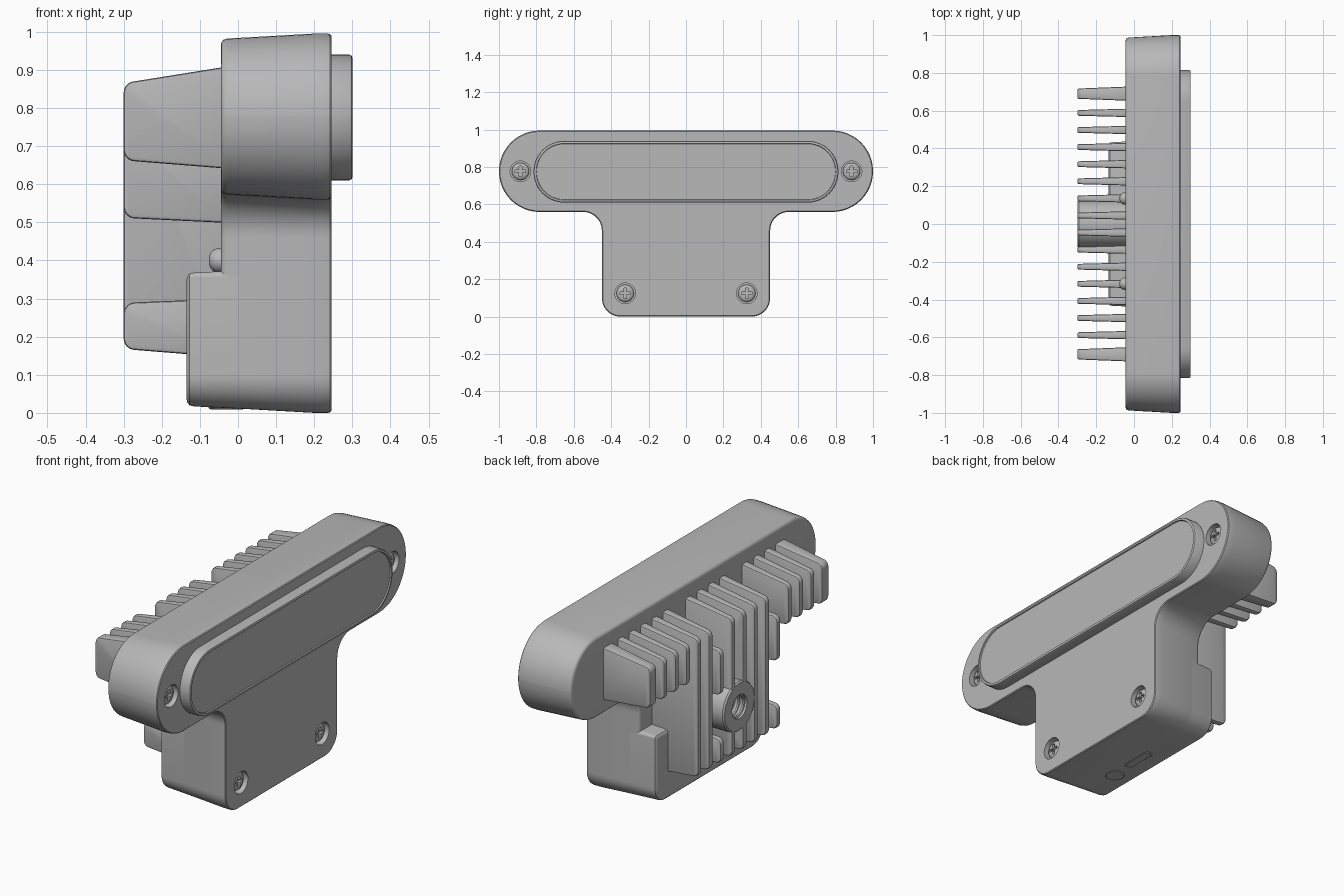
import bpy
import math
from mathutils import Matrix

cube = bpy.data.objects.get("Cube")
if cube:
    bpy.data.objects.remove(cube, do_unlink=True)

grey = bpy.data.materials.new("light_grey")
grey.use_nodes = True
grey.diffuse_color = (0.48, 0.48, 0.48, 1)
grey.node_tree.nodes["Principled BSDF"].inputs["Base Color"].default_value = (0.48, 0.48, 0.48, 1)

parts, cutters = [], []


def solid(name, rings, cutter=False, matrix=None):
    """Skin a stack of equal point rings and cap both ends."""
    import bmesh
    bm = bmesh.new()
    loops = [[bm.verts.new(p) for p in ring] for ring in rings]
    n = len(loops[0])
    for a, b in zip(loops, loops[1:]):
        for i in range(n):
            j = (i + 1) % n
            bm.faces.new((a[i], a[j], b[j], b[i]))
    bm.faces.new(loops[0])
    bm.faces.new(loops[-1])
    bmesh.ops.recalc_face_normals(bm, faces=bm.faces)
    mesh = bpy.data.meshes.new(name)
    bm.to_mesh(mesh)
    bm.free()
    if matrix:
        mesh.transform(matrix)
    mesh.materials.append(grey)
    ob = bpy.data.objects.new(name, mesh)
    bpy.context.collection.objects.link(ob)
    (cutters if cutter else parts).append(ob)
    ob.hide_render = cutter
    return ob


def rounded(corners, d=0, steps=12):
    """Right-angled outline with filleted corners, inset by d."""
    pts = []
    for i, (y, z, r) in enumerate(corners):
        p, n = corners[i - 1], corners[(i + 1) % len(corners)]
        la, lb = math.hypot(y - p[0], z - p[1]), math.hypot(n[0] - y, n[1] - z)
        ay, az = (y - p[0]) / la, (z - p[1]) / la
        by, bz = (n[0] - y) / lb, (n[1] - z) / lb
        r = max(r - d if ay * bz - az * by > 0 else r + d, 0.001)
        cy = y + d * (-az - bz) + r * (by - ay)
        cz = z + d * (ay + by) + r * (bz - az)
        for k in range(steps + 1):
            t = math.pi / 2 * k / steps
            pts.append((cy + r * (ay * math.sin(t) - by * math.cos(t)),
                        cz + r * (az * math.sin(t) - bz * math.cos(t))))
    return pts


def box_corners(y0, y1, z0, z1, r, top=None):
    top = r if top is None else top
    return [(y0, z0, r), (y1, z0, r), (y1, z1, top), (y0, z1, top)]


def loft(name, corners, sections, **kw):
    """Stack inset copies of an outline along x; sections are (x, inset)."""
    return solid(name, [[(x, y, z) for y, z in rounded(corners, d)] for x, d in sections], **kw)


def disc(name, y, z, r, sections, **kw):
    return loft(name, box_corners(y - r, y + r, z - r, z + r, r), sections, **kw)


def cut(ob, cutter):
    mod = ob.modifiers.new("cut", "BOOLEAN")
    mod.operation = "DIFFERENCE"
    mod.solver = "EXACT"
    mod.object = cutter


# T-shaped housing with slight draft towards the back
R = 0.217
housing = loft("housing",
               [(-.45, 0, .1), (.45, 0, .1), (.45, .56, .1), (1, .56, R),
                (1, .995, R), (-1, .995, R), (-1, .56, R), (-.45, .56, .1)],
               [(.245, .005), (.241, .001), (.235, 0), (.2, 0), (-.028, .013),
                (-.038, .016), (-.043, .022), (-.045, .03)])

# Thicker lower block on the back of the stem
lower_block = loft("lower_block", box_corners(-.45, .45, 0, .385, .1, .03),
                   [(.15, .004), (-.115, .017), (-.127, .02), (-.133, .027), (-.135, .036)])

# Raised front window with a thin rim
loft("window", box_corners(-.815, .815, .61, .94, .164),
     [(.2, 0), (.292, 0), (.298, .003), (.3, .008), (.3, .014), (.294, .016)])

# Countersunk cross-head screws on the front
for side in (-1, 1):
    for y, z in ((.885, .777), (.325, .125)):
        y *= side
        cut(housing, disc("screw_hole", y, z, .055, [(.205, 0), (.3, 0)], cutter=True))
        head = disc("front_screw", y, z, .046,
                    [(.19, 0), (.222, 0), (.229, .005), (.233, .016)])
        for w, h in ((.028, .007), (.007, .028)):
            cut(head, loft("cross_slot", box_corners(y - w, y + w, z - h, z + h, .001),
                           [(.216, 0), (.3, 0)], cutter=True))

# Underside recess with a round button and a slotted button
down = Matrix(((0, 1, 0, 0), (0, 0, 1, 0), (-1, 0, 0, 0), (0, 0, 0, 1)))
for body in (housing, lower_block):
    cut(body, loft("recess_cutter", box_corners(-.1, .06, -.32, .27, .02),
                   [(-.022, 0), (.1, 0)], cutter=True, matrix=down))
button = [(-.05, 0), (-.014, 0), (-.009, .006)]
disc("round_button", -.03, -.18, .048, button, matrix=down)
loft("slot_button", box_corners(-.045, .005, -.08, .1, .024), button, matrix=down)


# Cooling fins
def fin(name, y, top, bottom, root=.0225, tip=.015, top_slope=.04, bottom_slope=-.02):
    r, x_tip, x_root = .03, -.3, -.02
    prof = [(x_root, top + top_slope)]
    for centre_z, start in ((top - r, 90), (bottom + r, 180)):
        for k in range(7):
            t = math.radians(start + 15 * k)
            prof.append((x_tip + r + r * math.cos(t), centre_z + r * math.sin(t)))
    prof.append((x_root, bottom + bottom_slope))
    rings = []
    for s in (-1, 1):
        rings.append([(x, y + s * (tip + (root - tip) * (x - x_tip) / (x_root - x_tip)), z)
                      for x, z in prof])
    ob = solid(name, rings)
    bev = ob.modifiers.new("soft_edges", "BEVEL")
    bev.width, bev.segments = .008, 2
    bev.limit_method, bev.angle_limit = "ANGLE", math.radians(40)
    return ob


bore = disc("bore_cutter", 0, .4, .06, [(-.4, 0), (-.1, 0)], cutter=True)
for i in range(-7, 7):
    y = .0905 * (i + .5)
    if i in (1, -4):
        # Split fins leave room for the rear screws
        fin("split_fin_upper", y, .74, .51, top_slope=.01, bottom_slope=-.012)
        fin("split_fin_lower", y, .29, .165, top_slope=.01)
    elif -4 < i < 4:
        ob = fin("long_fin", y, .87, .165)
        if i in (-1, 0):
            cut(ob, bore)
    else:
        fin("short_fin", y, .87, .66)
for s in (-1, 1):
    fin("end_fin", s * .69, .87, .66, root=.038, tip=.027)

# Threaded mounting boss
boss = disc("mounting_boss", 0, .4, .125, [(-.02, 0), (-.292, 0), (-.3, .006)])
cut(boss, bore)
for k in range(6):
    bpy.ops.mesh.primitive_torus_add(major_radius=.061, minor_radius=.009, major_segments=40,
                                     minor_segments=8, location=(-.28 + .027 * k, 0, .4),
                                     rotation=(0, math.pi / 2, 0))
    ring = bpy.context.object
    ring.name = "thread_ring"
    ring.data.materials.append(grey)
    parts.append(ring)

# Domed rear screws
for y in (.1355, -.3165):
    for z in (.4, .8):
        disc("rear_screw", y, z, .032,
             [(-.02, 0), (-.055, 0), (-.066, .005), (-.073, .013), (-.076, .022)])

# Bake the modifiers, shade, and discard the cutters
bpy.ops.object.select_all(action="DESELECT")
for ob in parts:
    ob.select_set(True)
bpy.context.view_layer.objects.active = housing
bpy.ops.object.convert(target="MESH")
bpy.ops.object.shade_smooth_by_angle(angle=math.radians(35))
for ob in cutters:
    bpy.data.objects.remove(ob, do_unlink=True)
